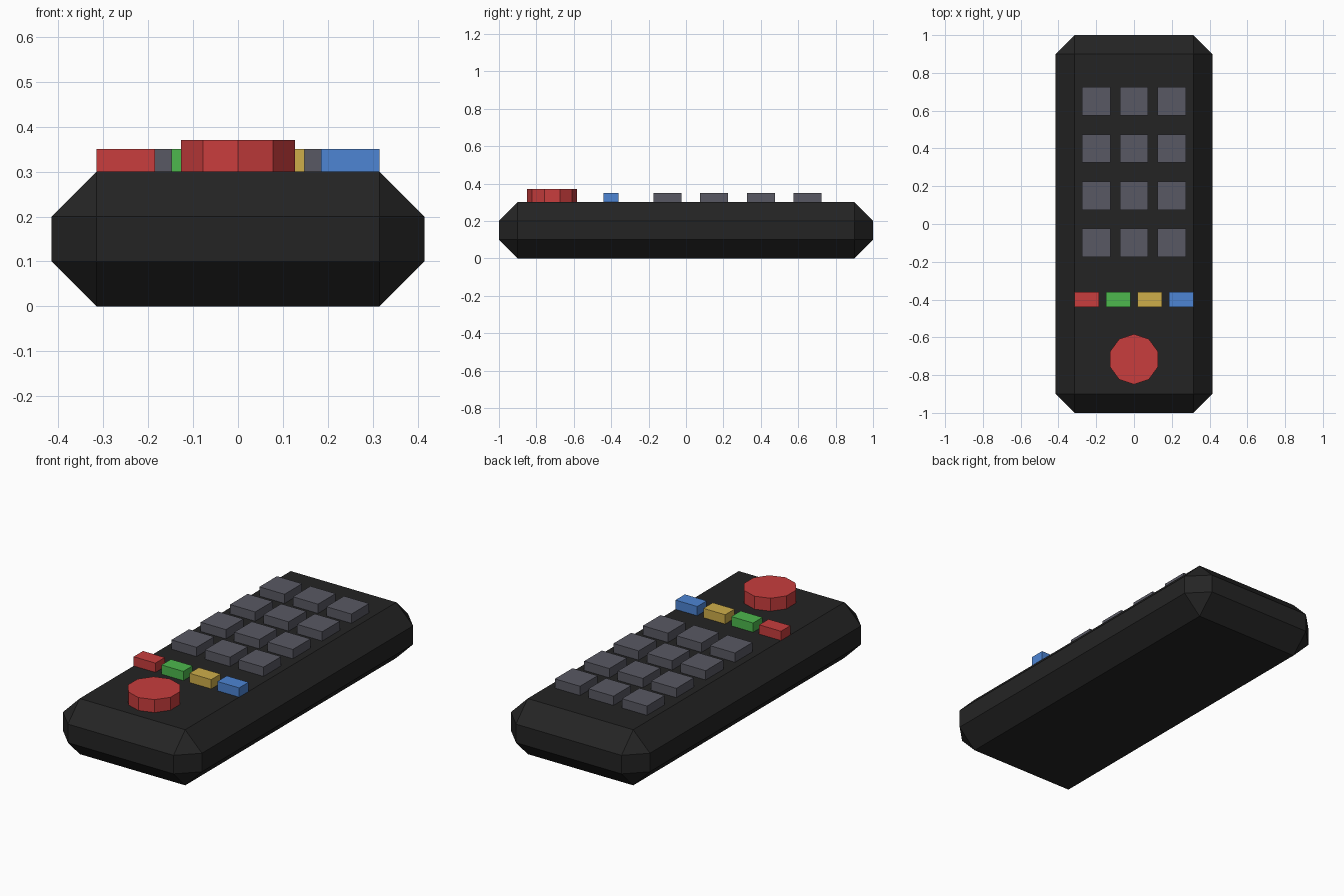
import bpy
import math

if "Cube" in bpy.data.objects:
    bpy.data.objects.remove(bpy.data.objects["Cube"])


def material(name, srgb):
    mat = bpy.data.materials.new(name)
    lin = [(c / 255 / 12.92) if c < 11 else ((c / 255 + 0.055) / 1.055) ** 2.4 for c in srgb]
    mat.diffuse_color = (*lin, 1)
    mat.use_nodes = True
    mat.node_tree.nodes["Principled BSDF"].inputs["Base Color"].default_value = mat.diffuse_color
    return mat


black = material("black", (36, 36, 36))
grey = material("grey", (89, 89, 99))
red = material("red", (200, 61, 61))
green = material("green", (77, 184, 77))
yellow = material("yellow", (206, 174, 74))
blue = material("blue", (77, 133, 212))

BODY_TOP = 0.30
SINK = 0.01  # buttons sit slightly into the body


def box(name, x, y, z0, z1, width, depth, mat):
    bpy.ops.mesh.primitive_cube_add(size=1, location=(x, y, (z0 + z1) / 2))
    obj = bpy.context.object
    obj.name = name
    obj.scale = (width, depth, z1 - z0)
    bpy.ops.object.transform_apply(location=False, rotation=False, scale=True)
    obj.data.materials.append(mat)
    return obj


# Chamfered body
body = box("body", 0, 0, 0, BODY_TOP, 0.83, 2.0, black)
bevel = body.modifiers.new("chamfer", 'BEVEL')
bevel.width = 0.1
bevel.segments = 1

# Keypad, three columns by four rows
for row in range(4):
    for col in range(3):
        box(f"key_{row + 1}_{col + 1}", (col - 1) * 0.2, 0.65 - row * 0.25,
            BODY_TOP - SINK, 0.35, 0.15, 0.15, grey)

# Row of coloured buttons
for i, mat in enumerate((red, green, yellow, blue)):
    box(f"{mat.name}_button", -0.25 + i * 0.5 / 3, -0.4,
        BODY_TOP - SINK, 0.35, 0.13, 0.08, mat)

# Ten-sided power button
bpy.ops.mesh.primitive_cylinder_add(vertices=10, radius=0.133, depth=0.07 + SINK,
                                    location=(0, -0.716, BODY_TOP + (0.07 - SINK) / 2))
power = bpy.context.object
power.name = "power_button"
power.data.materials.append(red)
